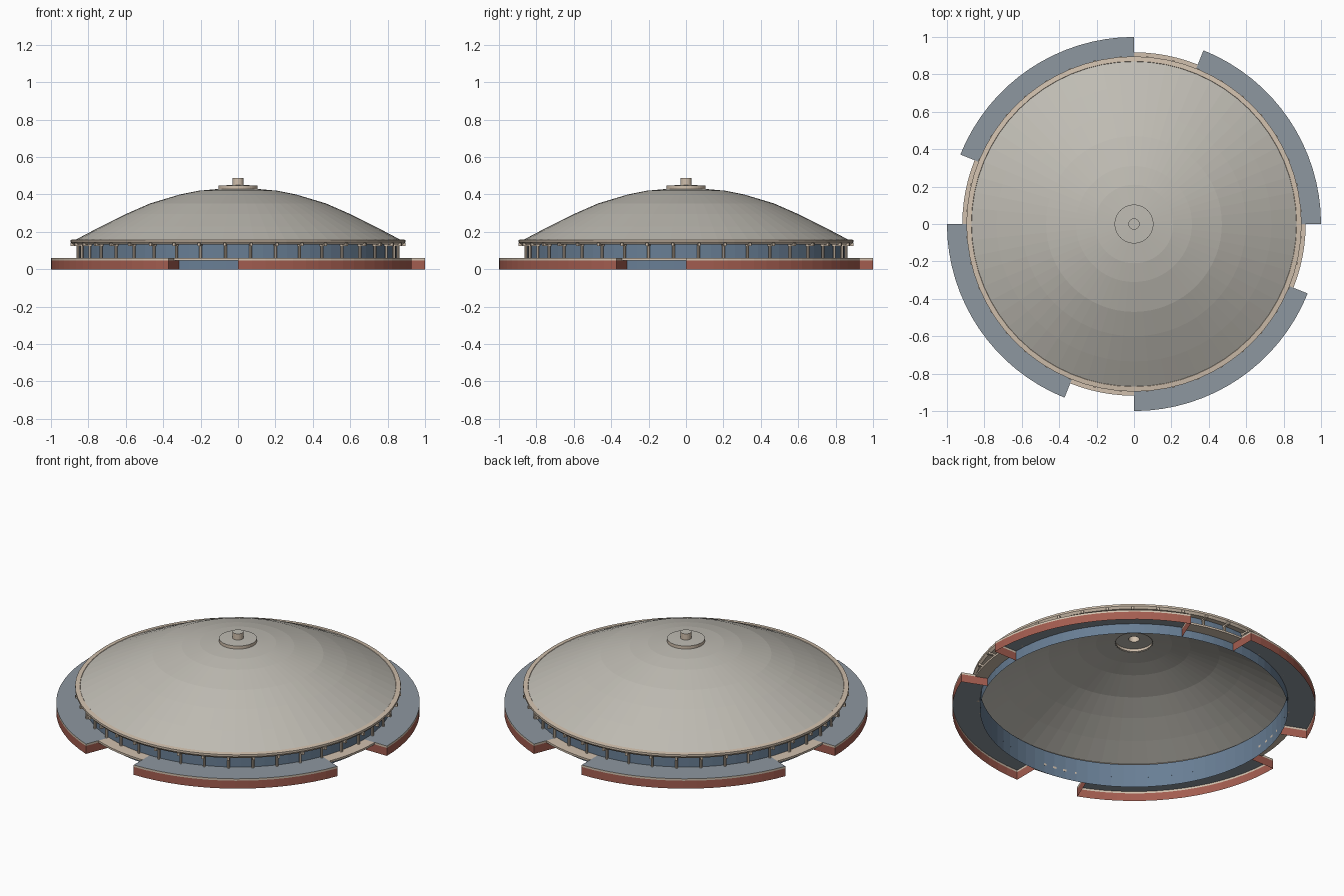
import bpy, bmesh, math
from mathutils import Matrix

cube = bpy.data.objects.get("Cube")
if cube:
    bpy.data.objects.remove(cube, do_unlink=True)


def material(name, rgb):
    m = bpy.data.materials.new(name)
    m.use_nodes = True
    m.diffuse_color = (*rgb, 1)
    m.node_tree.nodes["Principled BSDF"].inputs["Base Color"].default_value = (*rgb, 1)
    return m


STONE = material("dome grey", (0.52, 0.50, 0.45))
CREAM = material("cream trim", (0.64, 0.53, 0.42))
GLASS = material("blue glass", (0.14, 0.21, 0.30))
SLATE = material("slate roof", (0.27, 0.31, 0.35))
BRICK = material("red brick", (0.37, 0.11, 0.08))


def finish(name, bm, mats):
    bmesh.ops.remove_doubles(bm, verts=bm.verts, dist=0.0001)
    bmesh.ops.recalc_face_normals(bm, faces=bm.faces)
    mesh = bpy.data.meshes.new(name)
    bm.to_mesh(mesh)
    bm.free()
    for m in mats:
        mesh.materials.append(m)
    ob = bpy.data.objects.new(name, mesh)
    bpy.context.collection.objects.link(ob)
    return ob


def sweep(name, profile, mats, steps, start=0, end=360, closed=False, end_walls=None):
    """Turn an (r, z) profile about z; mats holds one material per profile span."""
    bm = bmesh.new()
    slots = list(dict.fromkeys(mats))
    pts = profile + profile[:1] if closed else profile
    rings = []
    for i in range(steps + 1):
        a = math.radians(start + (end - start) * i / steps)
        rings.append([bm.verts.new((r * math.cos(a), r * math.sin(a), z)) for r, z in pts])
    for p, q in zip(rings, rings[1:]):
        for k in range(len(pts) - 1):
            quad = [p[k], q[k], q[k + 1], p[k + 1]]
            if pts[k][0] < 0.001:
                quad = [p[k], q[k + 1], p[k + 1]]
            face = bm.faces.new(quad)
            face.material_index = slots.index(mats[k % len(mats)])
    # Straight walls closing the two ends of a partial sweep
    for a in (start, end) if end_walls else ():
        a = math.radians(a)
        for r0, r1, z0, z1, mat in end_walls:
            corners = [(r0, z0), (r1, z0), (r1, z1), (r0, z1)]
            face = bm.faces.new([bm.verts.new((r * math.cos(a), r * math.sin(a), z))
                                 for r, z in corners])
            face.material_index = slots.index(mat)
    return finish(name, bm, slots)


DRUM, DECK, FASCIA = 0.847, 0.06, 0.048

# Open dome shell with a raised eaves ring
sweep("dome", [(0.10, 0.43), (0.21, 0.42), (0.31, 0.40), (0.47, 0.352), (0.60, 0.295),
               (0.735, 0.228), (0.87, 0.157)], [STONE], 64)
sweep("eaves_ring", [(0.85, 0.135), (0.87, 0.16), (0.896, 0.157), (0.896, 0.145), (0.885, 0.132)],
      [CREAM], 64, closed=True)

# Crown cap and finial, hollow beneath
sweep("crown_cap", [(0.104, 0.427), (0.104, 0.448), (0.03, 0.45)], [CREAM, STONE], 48)
sweep("finial", [(0.03, 0.45), (0.03, 0.487), (0, 0.487)], [CREAM, STONE], 24)

# Glass drum wall
sweep("drum_wall", [(DRUM, 0), (DRUM, 0.142)], [GLASS], 80)

# Four wings, each followed by an entrance gap with a thin deck
WING = 68.2
for i in range(4):
    a = i * 90
    sweep(f"wing_{i + 1}", [(DRUM, DECK), (1, DECK), (1, FASCIA), (1, 0)],
          [SLATE, CREAM, BRICK], 16, a, a + WING,
          end_walls=[(DRUM, 1, FASCIA, DECK, CREAM), (DRUM, 1, 0, FASCIA, BRICK)])
    sweep(f"entrance_deck_{i + 1}", [(DRUM, DECK), (0.918, DECK), (0.918, FASCIA), (DRUM, FASCIA)],
          [CREAM], 6, a + WING, a + 90, closed=True)

# Columns with brackets under the eaves
COUNT = 40
bm = bmesh.new()
for i in range(COUNT):
    turn = Matrix.Rotation(math.tau * (i + 0.5) / COUNT, 4, 'Z')
    bmesh.ops.create_cone(bm, cap_ends=True, segments=8, radius1=0.008, radius2=0.008, depth=0.08,
                          matrix=turn @ Matrix.Translation((0.858, 0, 0.10)))
    bmesh.ops.create_cube(bm, size=1, matrix=turn @ Matrix.Translation((0.873, 0, 0.132))
                          @ Matrix.Diagonal((0.052, 0.014, 0.016, 1)))
finish("columns", bm, [CREAM])
